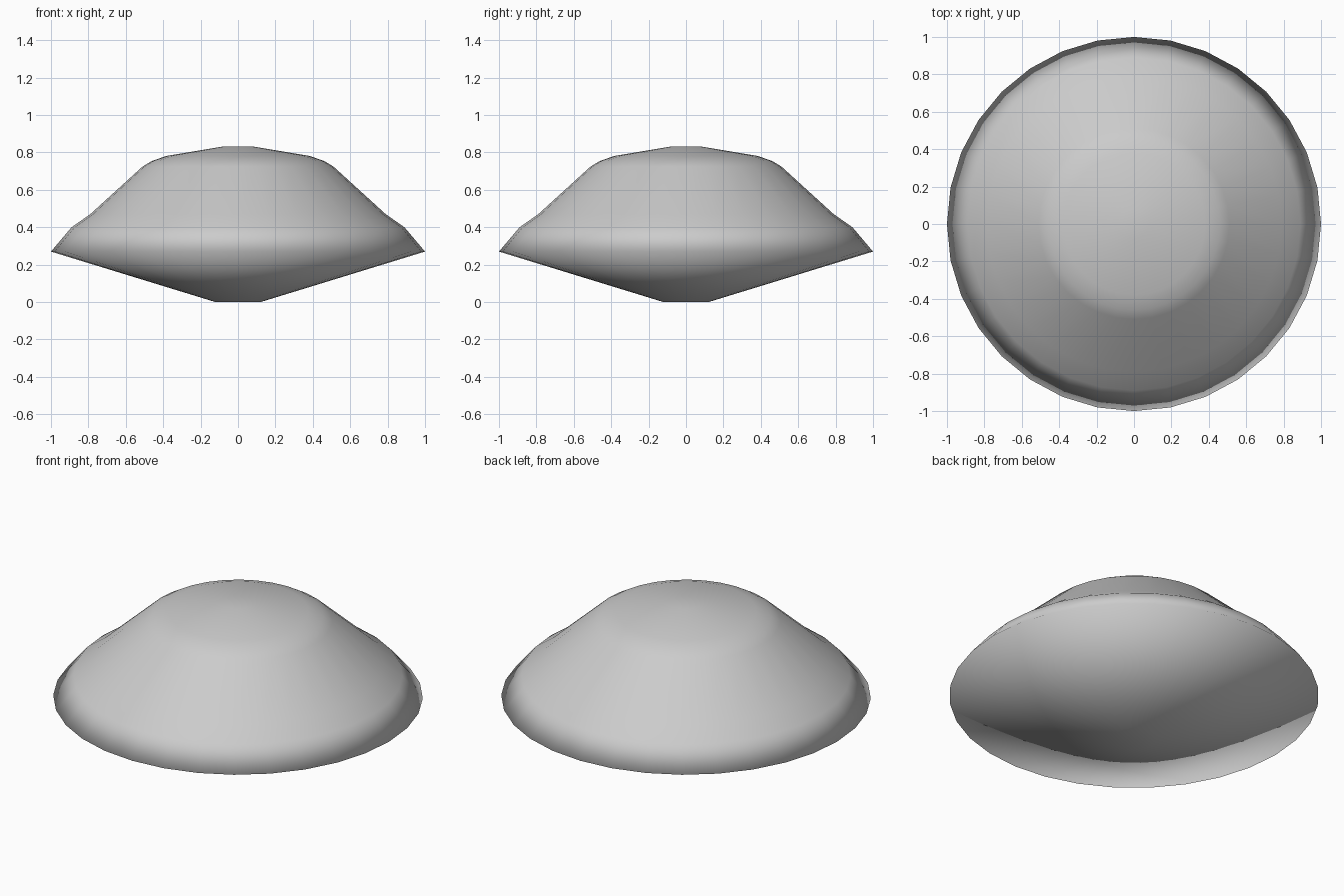
import bpy, bmesh, math

if "Cube" in bpy.data.objects:
    bpy.data.objects.remove(bpy.data.objects["Cube"])

SEGMENTS = 32
# half profile (radius, height) from base edge, over the rim, up to the crown
PROFILE = [(0.12, 0.0), (1.0, 0.27), (0.89, 0.40), (0.79, 0.47),
           (0.51, 0.725), (0.46, 0.755), (0.38, 0.782), (0.08, 0.832)]


def lathe(name, profile, segments):
    """Revolve a profile around z and cap both ends."""
    bm = bmesh.new()
    rings = []
    for r, z in profile:
        rings.append([bm.verts.new((r * math.cos(2 * math.pi * i / segments),
                                    r * math.sin(2 * math.pi * i / segments), z))
                      for i in range(segments)])
    for low, high in zip(rings, rings[1:]):
        for i in range(segments):
            j = (i + 1) % segments
            bm.faces.new((low[i], low[j], high[j], high[i]))
    bm.faces.new(rings[0][::-1])   # flat base
    bm.faces.new(rings[-1])        # flat crown
    bmesh.ops.recalc_face_normals(bm, faces=bm.faces)
    for f in bm.faces:
        f.smooth = True
    mesh = bpy.data.meshes.new(name)
    bm.to_mesh(mesh)
    bm.free()
    obj = bpy.data.objects.new(name, mesh)
    bpy.context.collection.objects.link(obj)
    return obj


# saucer-shaped body: shallow cone below, rounded dome above, fully smooth
lathe("domed_saucer", PROFILE, SEGMENTS)
